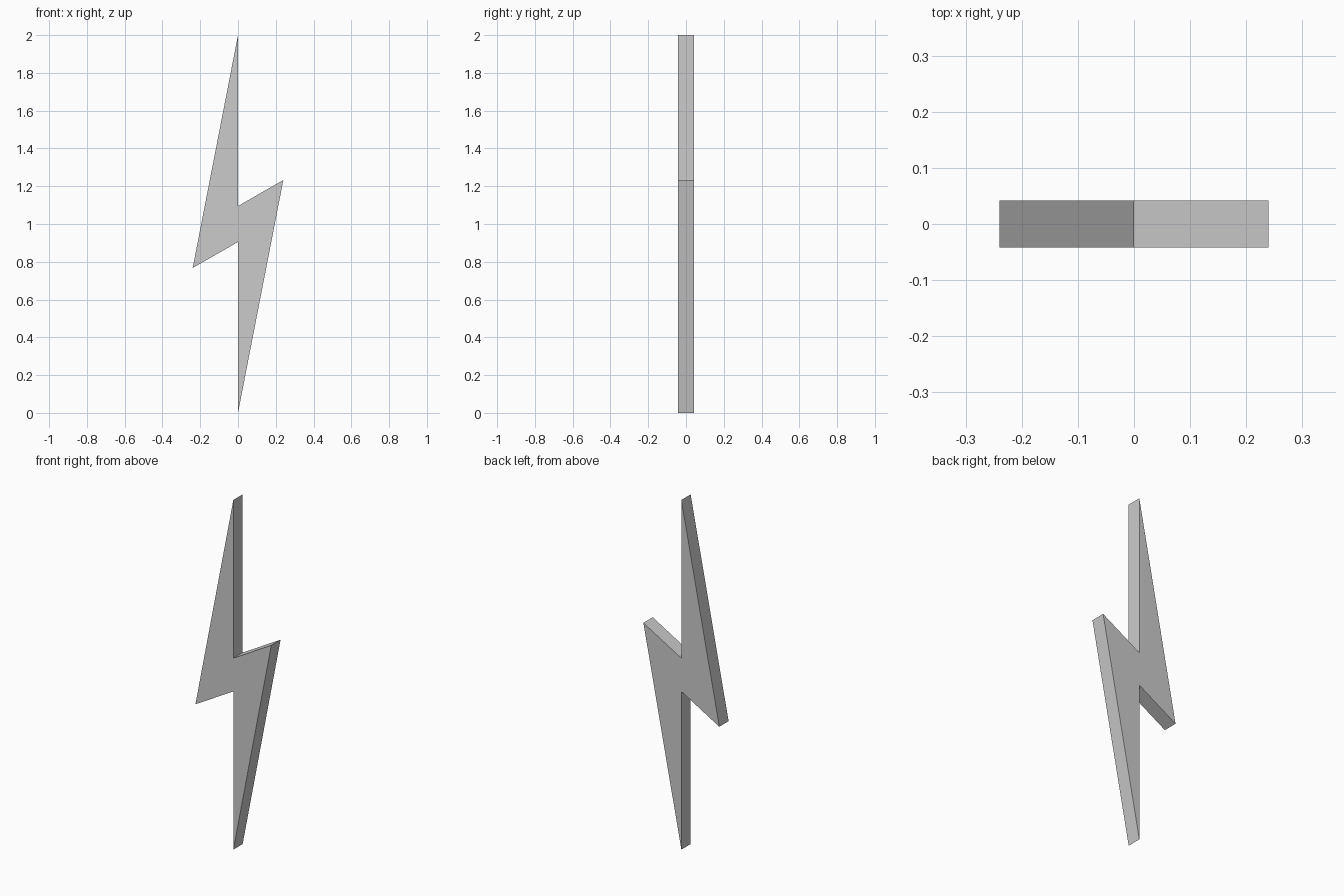
import bpy, bmesh

if "Cube" in bpy.data.objects:
    bpy.data.objects.remove(bpy.data.objects["Cube"])

HALF_DEPTH = 0.042

# Half of the zigzag outline (x, z); the other half is its 180 degree rotation about z = 1
half = [(0, 2), (-0.24, 0.767), (0, 0.905)]
outline = half + [(-x, 2 - z) for x, z in half]

# Front face, extruded backwards into a flat plate
bm = bmesh.new()
face = bm.faces.new([bm.verts.new((x, -HALF_DEPTH, z)) for x, z in outline])
result = bmesh.ops.extrude_face_region(bm, geom=[face], use_keep_orig=True)
back = [v for v in result["geom"] if isinstance(v, bmesh.types.BMVert)]
bmesh.ops.translate(bm, verts=back, vec=(0, 2 * HALF_DEPTH, 0))
bmesh.ops.recalc_face_normals(bm, faces=bm.faces)

mesh = bpy.data.meshes.new("lightning_bolt")
bm.to_mesh(mesh)
bm.free()
bpy.context.collection.objects.link(bpy.data.objects.new("lightning_bolt", mesh))
